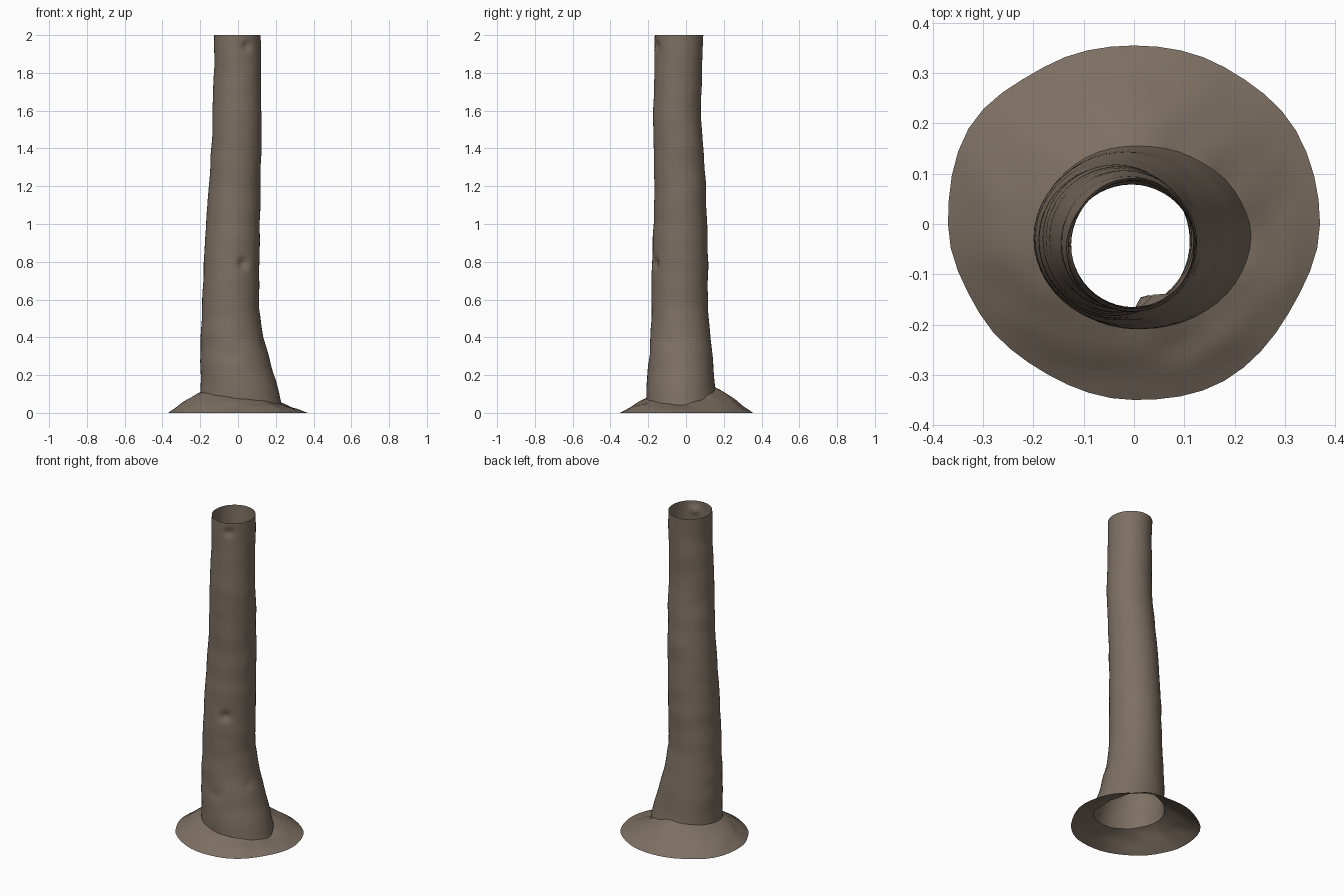
import bpy, bmesh, math
from mathutils import Vector, noise

cube = bpy.data.objects.get("Cube")
if cube:
    bpy.data.objects.remove(cube)

bark = bpy.data.materials.new("brown_bark")
bark.use_nodes = True
bark.diffuse_color = (0.205, 0.16, 0.123, 1)
bark.node_tree.nodes["Principled BSDF"].inputs["Base Color"].default_value = bark.diffuse_color
bark.node_tree.nodes["Principled BSDF"].inputs["Roughness"].default_value = 0.9

SEGS = 48
# Trunk extents by height: z, x min, x max, y min, y max
TRUNK = [(0, -.198, .245, -.215, .17), (.1, -.198, .22, -.21, .16),
         (.2, -.198, .19, -.205, .15), (.4, -.197, .135, -.188, .13),
         (.55, -.19, .11, -.182, .116), (.8, -.182, .114, -.18, .117),
         (1, -.168, .117, -.17, .112), (1.2, -.155, .12, -.168, .105),
         (1.4, -.14, .124, -.172, .09), (1.55, -.135, .125, -.175, .08),
         (1.8, -.128, .122, -.167, .083), (2, -.124, .12, -.165, .09)]
# Skirt rim radius and seam height at even steps around the trunk
RIM = [.37, .372, .36, .355, .36, .38, .37, .355, .345, .35, .36, .355]
SEAM = [.04, .065, .105, .135, .125, .115, .11, .105, .09, .075, .065, .05]
# Knots: position, radius, inward depth
KNOTS = [(Vector((.035, -.178, .79)), .045, .035),
         (Vector((.115, -.08, .36)), .04, .018),
         (Vector((.045, -.155, 1.94)), .04, .02),
         (Vector((-.02, -.19, .3)), .05, .008)]


def around(table, angle):
    """Smooth value from a table that wraps around the circle."""
    t = angle / math.tau * len(table)
    i, f = int(t), t % 1
    f = f * f * (3 - 2 * f)
    n = len(table)
    return table[i % n] * (1 - f) + table[(i + 1) % n] * f


def trunk_point(angle, z):
    """Point on the leaning, slightly lumpy trunk."""
    for low, high in zip(TRUNK, TRUNK[1:]):
        if z <= high[0] + 1e-6:
            break
    f = (z - low[0]) / (high[0] - low[0])
    x0, x1, y0, y1 = [a + (b - a) * f for a, b in zip(low[1:], high[1:])]
    out = Vector((math.cos(angle), math.sin(angle), 0))
    p = Vector(((x0 + x1) / 2 + out.x * (x1 - x0) / 2,
                (y0 + y1) / 2 + out.y * (y1 - y0) / 2, z))
    dent = sum(d * math.exp(-((p - c).length / r * 1.8) ** 2) for c, r, d in KNOTS)
    lump = noise.noise(Vector((p.x * 5, p.y * 5, z * 9))) * .004
    return p + out * (lump - dent)


def skirt_point(angle, t):
    """Point on the ground skirt: t = 0 at the trunk, 1 at the rim."""
    seam = around(SEAM, angle)
    inner = trunk_point(angle, seam)
    r = around(RIM, angle)
    p = inner.lerp(Vector((math.cos(angle) * r, math.sin(angle) * r, 0)), t)
    lump = noise.noise(Vector((p.x * 11, p.y * 11, 3))) * .012
    p.z = seam * (1 - t ** 1.15) + lump * math.sin(math.pi * t)
    return p


def sheet(name, rows, point):
    """Open tube of quads whose rings come from point(angle, row)."""
    bm = bmesh.new()
    rings = [[bm.verts.new(point(math.tau * i / SEGS, row)) for i in range(SEGS)]
             for row in rows]
    for a, b in zip(rings, rings[1:]):
        for i in range(SEGS):
            j = (i + 1) % SEGS
            bm.faces.new((a[i], a[j], b[j], b[i]))
    mesh = bpy.data.meshes.new(name)
    bm.to_mesh(mesh)
    bm.free()
    mesh.materials.append(bark)
    mesh.shade_smooth()
    obj = bpy.data.objects.new(name, mesh)
    bpy.context.collection.objects.link(obj)
    return obj


# Hollow trunk, its lowest ring following the seam
def trunk_row(angle, t):
    seam = around(SEAM, angle)
    return trunk_point(angle, seam + (2 - seam) * t)


sheet("trunk", [i / 110 for i in range(111)], trunk_row)

# Flared ground skirt, wound so its faces point up
sheet("root_skirt", [1 - i / 9 for i in range(10)], skirt_point)
